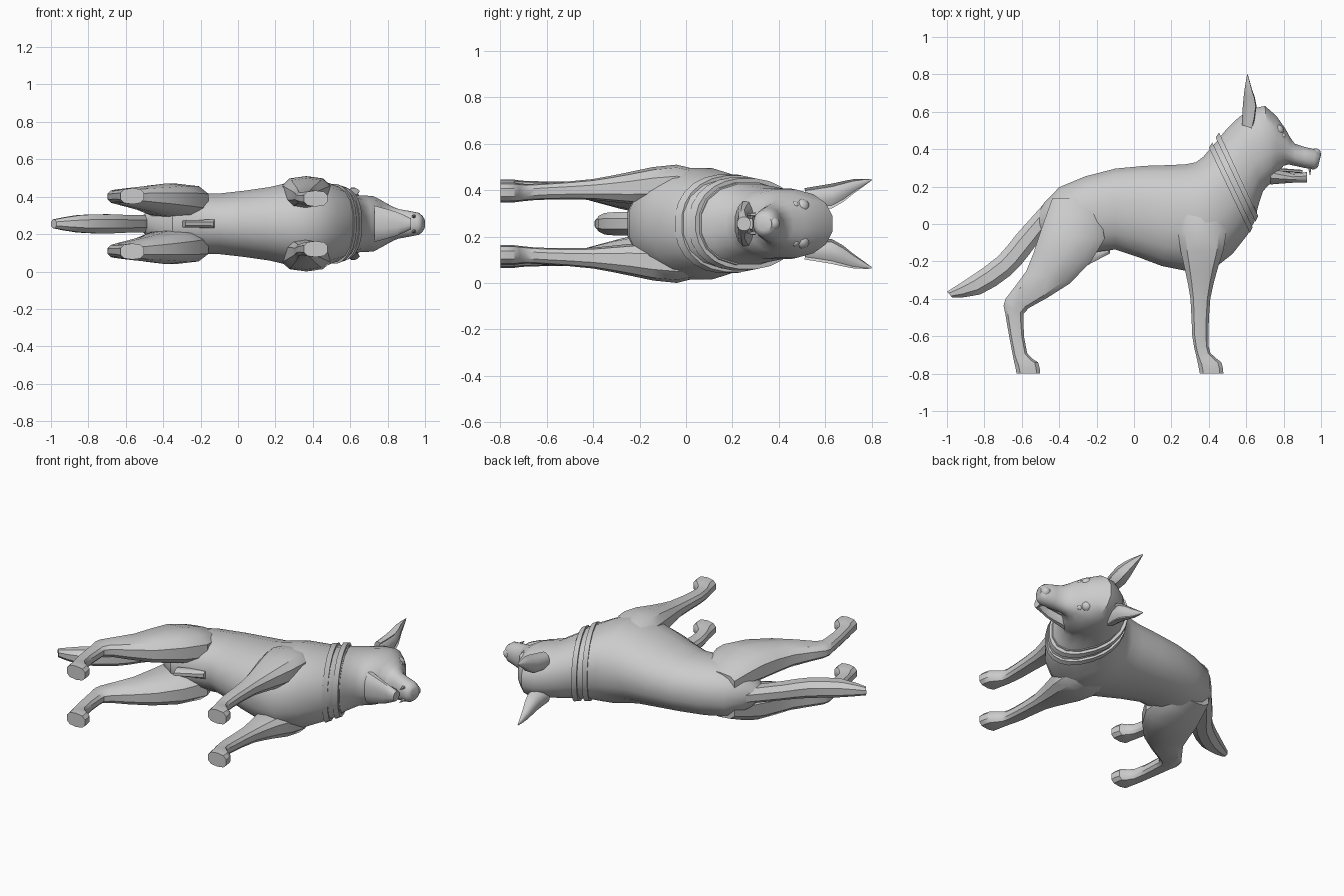
import bpy, bmesh, math
from mathutils import Vector

cube = bpy.data.objects.get("Cube")
if cube:
    bpy.data.objects.remove(cube, do_unlink=True)

MIDDLE = .255  # height of the symmetry plane: the animal lies on its side
GREY = (.6, .6, .6, 1)

coat = bpy.data.materials.new("plain grey")
coat.use_nodes = True
coat.diffuse_color = GREY
coat.node_tree.nodes["Principled BSDF"].inputs["Base Color"].default_value = GREY


def ring(top, bottom, width, out=0):
    """Cross-section between two outline points, with half width and sideways offset."""
    return Vector((*top, *bottom, width, out))


def smooth_rings(rings, steps):
    """Insert sections between the given ones along a Catmull-Rom curve."""
    padded = [rings[0], *rings, rings[-1]]
    result = []
    for a, b, c, d in zip(padded, padded[1:], padded[2:], padded[3:]):
        for k in range(steps):
            t = k / steps
            bend = (2 * a - 5 * b + 4 * c - d) * t * t + (3 * b - a - 3 * c + d) * t ** 3
            result.append(b + ((c - a) * t + bend) / 2)
    return result + [rings[-1]]


def signed_power(value, exponent):
    return math.copysign(abs(value) ** exponent, value)


def finish(bm, name):
    bmesh.ops.recalc_face_normals(bm, faces=bm.faces)
    mesh = bpy.data.meshes.new(name)
    bm.to_mesh(mesh)
    bm.free()
    mesh.materials.append(coat)
    part = bpy.data.objects.new(name, mesh)
    bpy.context.collection.objects.link(part)
    bpy.ops.object.select_all(action="DESELECT")
    part.select_set(True)
    bpy.context.view_layer.objects.active = part
    bpy.ops.object.shade_smooth_by_angle(angle=math.radians(35))


def loft(name, rings, sides=16, square=.9, side=1, hollow=0, steps=2):
    """Skin a row of sections; hollow pushes the front of each one inwards."""
    bm = bmesh.new()
    loops = []
    for x_top, y_top, x_low, y_low, width, out in smooth_rings(rings, steps):
        top, low = Vector((x_top, y_top, 0)), Vector((x_low, y_low, 0))
        loop = []
        for i in range(sides):
            angle = math.tau * (i + .5) / sides
            along = signed_power(math.cos(angle), square)
            across = signed_power(math.sin(angle), square)
            if along < 0 and abs(across) < .8:
                along += hollow
            point = (top + low) / 2 + (top - low) / 2 * along
            point.z = MIDDLE + side * (out + width * across)
            loop.append(bm.verts.new(point))
        loops.append(loop)
    for one, two in zip(loops, loops[1:]):
        for i in range(sides):
            bm.faces.new((one[i - 1], one[i], two[i], two[i - 1]))
    bm.faces.new(loops[0])
    bm.faces.new(loops[-1])
    finish(bm, name)


def ball(name, x, y, out, size, side=1):
    bm = bmesh.new()
    bmesh.ops.create_uvsphere(bm, u_segments=12, v_segments=8, radius=size)
    bmesh.ops.translate(bm, vec=(x, y, MIDDLE + side * out), verts=bm.verts)
    finish(bm, name)


def pair(build, name, *args, **options):
    for label, side in (("left", 1), ("right", -1)):
        build(f"{label}_{name}", *args, side=side, **options)


def paw(heel, out):
    """Ankle, toe and sole sections shared by all four feet."""
    return [
        ring(top=(heel - .02, -.7), bottom=(heel + .06, -.69), width=.037, out=out),
        ring(top=(heel - .01, -.75), bottom=(heel + .12, -.74), width=.043, out=out),
        ring(top=(heel, -.8), bottom=(heel + .13, -.8), width=.043, out=out),
    ]


# Torso from rump to throat
loft("torso", [
    ring(top=(-.52, .05), bottom=(-.5, -.05), width=.04),
    ring(top=(-.4, .2), bottom=(-.35, -.17), width=.15),
    ring(top=(-.1, .3), bottom=(-.1, -.14), width=.165),
    ring(top=(.2, .32), bottom=(.15, -.23), width=.2),
    ring(top=(.33, .335), bottom=(.42, -.25), width=.245),
    ring(top=(.4, .4), bottom=(.61, -.06), width=.205),
    ring(top=(.47, .48), bottom=(.66, .06), width=.18),
])

# Skull and upper muzzle
loft("head", [
    ring(top=(.45, .46), bottom=(.65, .03), width=.18),
    ring(top=(.56, .575), bottom=(.69, .17), width=.155),
    ring(top=(.7, .635), bottom=(.74, .22), width=.15),
    ring(top=(.81, .51), bottom=(.8, .31), width=.105),
    ring(top=(.86, .43), bottom=(.86, .31), width=.08),
    ring(top=(.97, .4), bottom=(.96, .29), width=.06),
    ring(top=(1, .37), bottom=(.985, .31), width=.03),
])

# Open mouth
loft("lower_jaw", [
    ring(top=(.73, .31), bottom=(.73, .21), width=.1),
    ring(top=(.85, .27), bottom=(.85, .22), width=.065),
    ring(top=(.925, .28), bottom=(.925, .22), width=.03),
], sides=12)
loft("tongue", [
    ring(top=(.77, .3), bottom=(.77, .28), width=.05),
    ring(top=(.9, .29), bottom=(.9, .27), width=.025),
], sides=8)
pair(loft, "upper_fang", [
    ring(top=(.93, .3), bottom=(.95, .3), width=.01, out=.04),
    ring(top=(.94, .26), bottom=(.942, .26), width=.002, out=.04),
], sides=6)

# Nose, brows and eyes
ball("nose", x=.97, y=.375, out=0, size=.03)
pair(ball, "brow", x=.77, y=.5, out=.075, size=.032)
pair(ball, "eye", x=.795, y=.47, out=.08, size=.018)

# Upright cupped ears
pair(loft, "ear", [
    ring(top=(.575, .53), bottom=(.66, .5), width=.045, out=.11),
    ring(top=(.58, .63), bottom=(.69, .63), width=.055, out=.12),
    ring(top=(.59, .72), bottom=(.65, .72), width=.033, out=.16),
    ring(top=(.605, .8), bottom=(.61, .8), width=.004, out=.19),
], sides=12, hollow=.6)

# Double collar, square to the neck
for name, start in (("lower_collar", 0), ("upper_collar", .06)):
    loft(name, [
        ring(top=(.4 + .6 * s, .41 + .9 * s), bottom=(.62 + .5 * s, s - .05), width=.215 - .2 * s)
        for s in (start, start + .03)
    ], sides=24, steps=1)

# Tail
loft("tail", [
    ring(top=(-.44, .16), bottom=(-.46, -.03), width=.05),
    ring(top=(-.63, -.05), bottom=(-.56, -.17), width=.05),
    ring(top=(-.73, -.17), bottom=(-.66, -.28), width=.055),
    ring(top=(-.88, -.28), bottom=(-.82, -.38), width=.05),
    ring(top=(-1, -.36), bottom=(-.97, -.395), width=.025),
], sides=8)

# Belly ridge
loft("belly_ridge", [
    ring(top=(-.3, -.15), bottom=(-.28, -.24), width=.02),
    ring(top=(-.12, -.1), bottom=(-.13, -.16), width=.025),
], sides=8)

# Hind legs
pair(loft, "hind_leg", [
    ring(top=(-.44, .14), bottom=(-.22, .14), width=.05, out=.09),
    ring(top=(-.51, -.05), bottom=(-.15, -.08), width=.095, out=.12),
    ring(top=(-.58, -.25), bottom=(-.34, -.32), width=.07, out=.135),
    ring(top=(-.69, -.4), bottom=(-.56, -.45), width=.042, out=.145),
    ring(top=(-.69, -.48), bottom=(-.59, -.52), width=.036, out=.145),
    *paw(heel=-.63, out=.148),
], sides=10, square=.75)

# Front legs with shoulders
pair(loft, "front_leg", [
    ring(top=(.27, .14), bottom=(.42, .14), width=.04, out=.16),
    ring(top=(.23, -.04), bottom=(.5, -.04), width=.085, out=.17),
    ring(top=(.27, -.25), bottom=(.45, -.24), width=.068, out=.155),
    ring(top=(.3, -.4), bottom=(.41, -.4), width=.045, out=.148),
    ring(top=(.31, -.6), bottom=(.4, -.6), width=.036, out=.14),
    *paw(heel=.35, out=.135),
], sides=10, square=.75)
